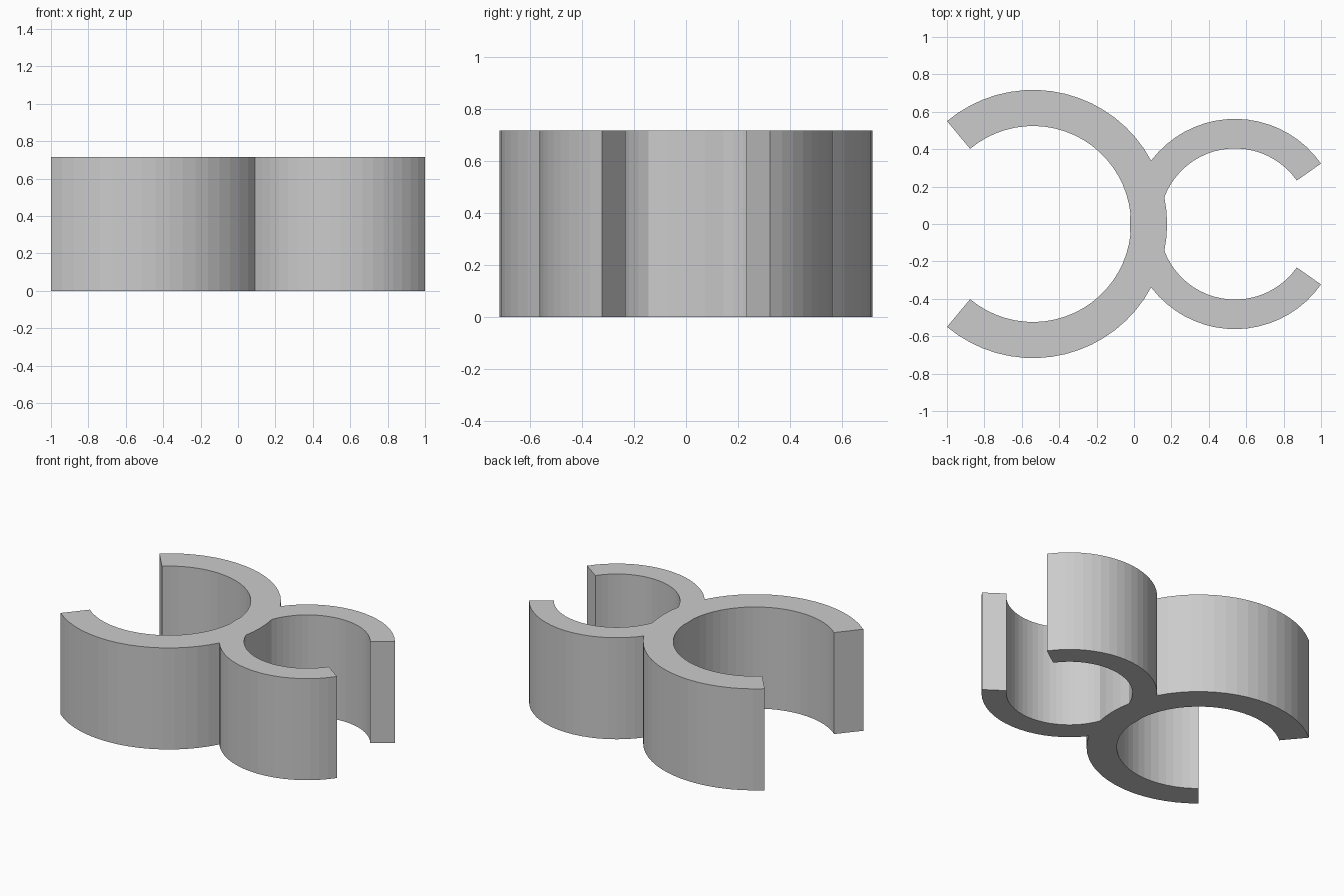
import bpy
import bmesh
from math import acos, ceil, cos, pi, radians, sin

cube = bpy.data.objects.get("Cube")
if cube:
    bpy.data.objects.remove(cube, do_unlink=True)

HEIGHT = 0.717
OFFSET = 0.54                       # ring centres at -OFFSET and +OFFSET
BIG_OUT, BIG_IN = 0.717, 0.524
SMALL_OUT, SMALL_IN = 0.562, 0.404
BIG_TIP = pi - radians(50.1)        # where each open ring ends
SMALL_TIP = radians(35.1)
STEP = radians(6)


def crossing(r1, r2):
    """Angle, seen from a circle of radius r1, where it meets the other one."""
    d = 2 * OFFSET
    return acos((r1 * r1 + d * d - r2 * r2) / (2 * r1 * d))


def arc(cx, r, start, end):
    n = max(2, ceil(abs(end - start) / STEP))
    angles = [start + (end - start) * i / n for i in range(n + 1)]
    return [(cx + r * cos(a), r * sin(a)) for a in angles]


# Back half of the outline, from the big opening round to the small one
half = (
    arc(OFFSET, SMALL_OUT, pi, pi - crossing(SMALL_OUT, BIG_IN))
    + arc(-OFFSET, BIG_IN, crossing(BIG_IN, SMALL_OUT), BIG_TIP)
    + arc(-OFFSET, BIG_OUT, BIG_TIP, crossing(BIG_OUT, SMALL_OUT))
    + arc(OFFSET, SMALL_OUT, pi - crossing(SMALL_OUT, BIG_OUT), SMALL_TIP)
    + arc(OFFSET, SMALL_IN, SMALL_TIP, pi - crossing(SMALL_IN, BIG_OUT))
    + arc(-OFFSET, BIG_OUT, crossing(BIG_OUT, SMALL_IN), 0)
)
outline = half + [(x, -y) for x, y in reversed(half)]

# Extrude the outline into the double clip
bm = bmesh.new()
base = bm.faces.new([bm.verts.new((x, y, 0)) for x, y in outline])
top = bmesh.ops.extrude_face_region(bm, geom=[base], use_keep_orig=True)
moved = [v for v in top["geom"] if isinstance(v, bmesh.types.BMVert)]
bmesh.ops.translate(bm, verts=moved, vec=(0, 0, HEIGHT))
bmesh.ops.remove_doubles(bm, verts=bm.verts[:], dist=0.0005)
bmesh.ops.recalc_face_normals(bm, faces=bm.faces[:])
mesh = bpy.data.meshes.new("double_clip")
bm.to_mesh(mesh)
bm.free()
clip = bpy.data.objects.new("double_clip", mesh)
bpy.context.collection.objects.link(clip)

# Plain grey plastic
grey = bpy.data.materials.new("light_grey")
grey.use_nodes = True
colour = (0.6, 0.6, 0.6, 1)
grey.diffuse_color = colour
grey.node_tree.nodes["Principled BSDF"].inputs["Base Color"].default_value = colour
mesh.materials.append(grey)
